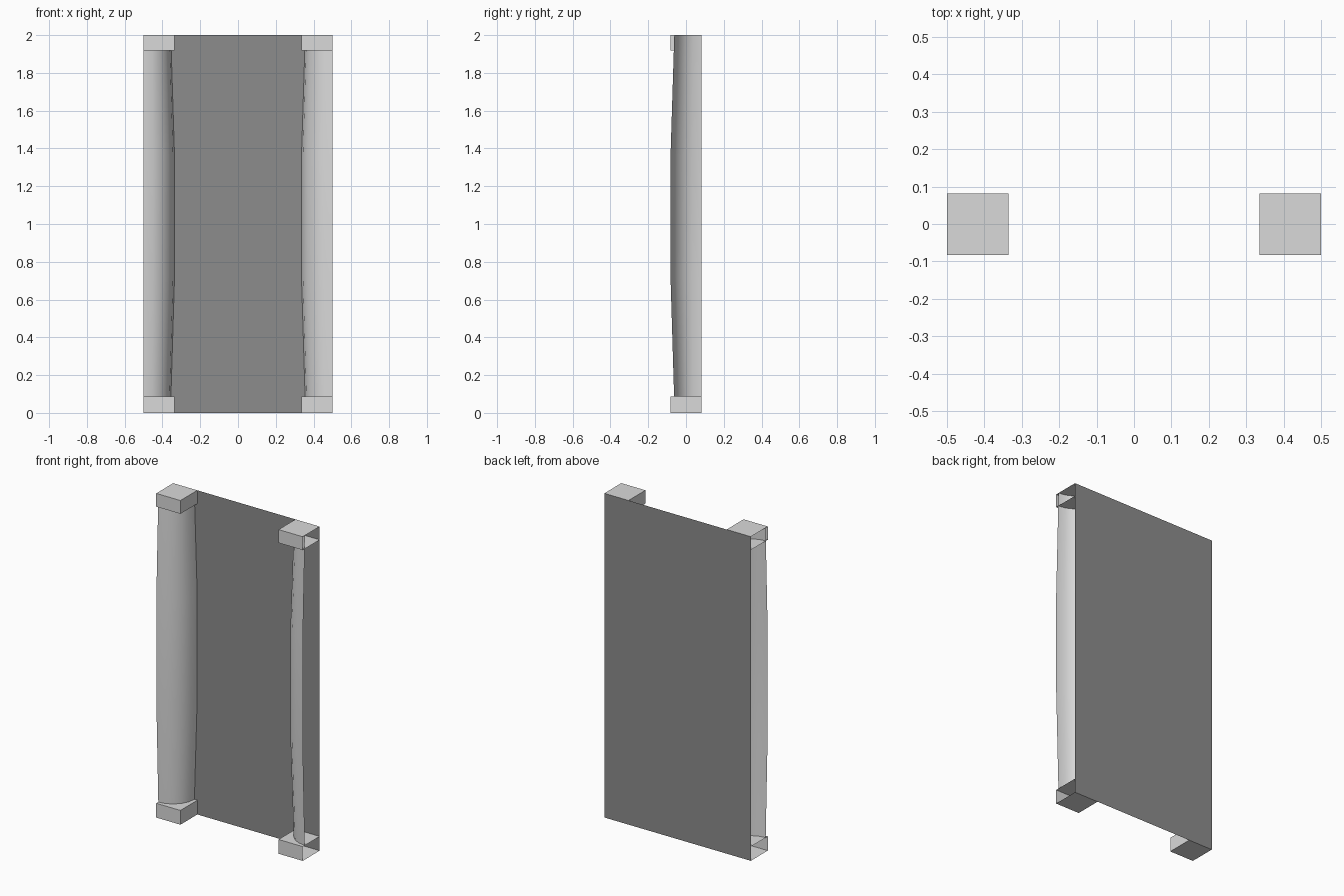
import bpy, bmesh, math

if "Cube" in bpy.data.objects:
    bpy.data.objects.remove(bpy.data.objects["Cube"])

BACK = 0.082      # plane of the back panel
HALF = 0.5        # outer side of the model
W = 0.165         # width of the end blocks


def material(name, v):
    m = bpy.data.materials.new(name)
    m.diffuse_color = (v, v, v, 1)
    m.use_nodes = True
    m.node_tree.nodes["Principled BSDF"].inputs["Base Color"].default_value = m.diffuse_color
    return m


stone = material("light grey", 0.7)
panel_grey = material("dark grey", 0.265)


def make(name, bm, mat):
    bmesh.ops.remove_doubles(bm, verts=bm.verts, dist=1e-5)
    mesh = bpy.data.meshes.new(name)
    bm.to_mesh(mesh)
    bm.free()
    mesh.materials.append(mat)
    ob = bpy.data.objects.new(name, mesh)
    bpy.context.collection.objects.link(ob)
    return ob


def face(bm, pts):
    return bm.faces.new([bm.verts.new(p) for p in pts])


# Back panel: a single flat sheet
bm = bmesh.new()
face(bm, [(-HALF, BACK, 0), (HALF, BACK, 0), (HALF, BACK, 2), (-HALF, BACK, 2)])
make("back_panel", bm, panel_grey)


# End block: open at the back and on the outer side
def block(name, side, z0, z1):
    bm = bmesh.new()
    bmesh.ops.create_cube(bm, size=1)
    for v in bm.verts:
        v.co.x = side * (HALF - W / 2) + v.co.x * W
        v.co.y = BACK - W / 2 + v.co.y * W
        v.co.z = (z0 + z1) / 2 + v.co.z * (z1 - z0)
    bm.normal_update()
    opened = [f for f in bm.faces if f.normal.y > 0.9 or f.normal.x * side > 0.9]
    bmesh.ops.delete(bm, geom=opened, context='FACES')
    make(name, bm, stone)


# Quarter-round column, slightly swollen in the middle
def column(name, side):
    bm = bmesh.new()
    n = 5
    rings = []
    for z, r in [(0.088, 0.145), (0.72, 0.164), (1.36, 0.164), (2.0, 0.144)]:
        ring = []
        for i in range(n + 1):
            a = math.pi / 2 * i / n
            ring.append(bm.verts.new((side * (HALF - r * math.sin(a)),
                                      BACK - r * math.cos(a), z)))
        rings.append(ring)
    for lo, hi in zip(rings, rings[1:]):
        for i in range(n):
            f = bm.faces.new((lo[i], lo[i + 1], hi[i + 1], hi[i]))
            f.smooth = True
            f.normal_update()
            if f.normal.y > 0:      # keep normals facing the front
                f.normal_flip()
    make(name, bm, stone)


for label, side in (("left", -1), ("right", 1)):
    block(label + "_base", side, 0, 0.088)
    block(label + "_capital", side, 1.918, 2)
    column(label + "_column", side)
